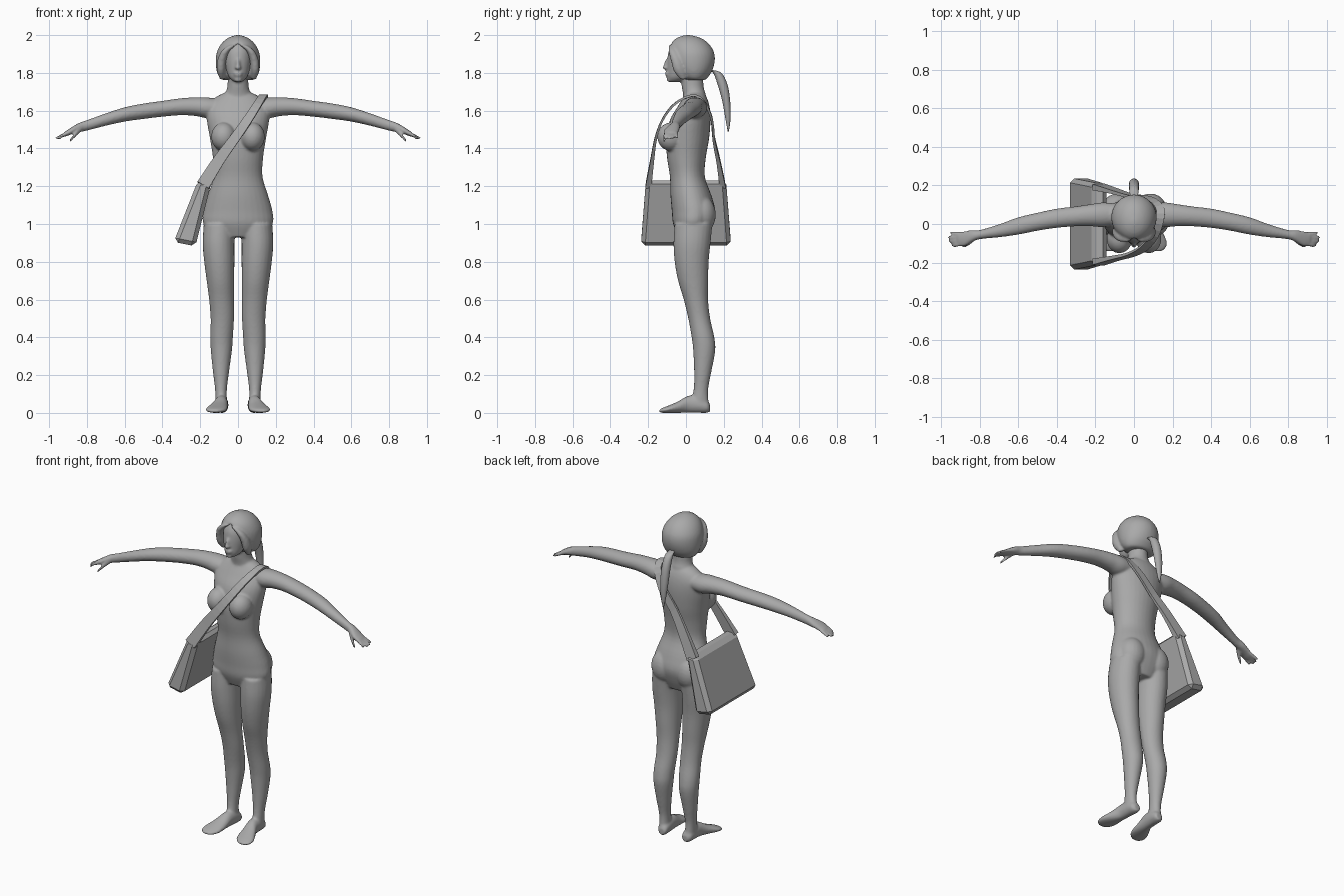
import bpy, bmesh, math
from mathutils import Vector, Matrix

X, Y, Z = Vector((1, 0, 0)), Vector((0, 1, 0)), Vector((0, 0, 1))

grey = bpy.data.materials.new("mid_grey")
grey.diffuse_color = (0.4, 0.4, 0.4, 1)


def spline(rows, n=4):
    """Smoothly interpolate rows of numbers (Catmull-Rom)."""
    out = []
    for i in range(len(rows) - 1):
        p = [rows[max(0, min(len(rows) - 1, i + k))] for k in (-1, 0, 1, 2)]
        for s in range(n):
            t = s / n
            out.append([0.5 * (2 * b + (c - a) * t + (2 * a - 5 * b + 4 * c - d) * t * t
                               + (3 * b - a - 3 * c + d) * t ** 3) for a, b, c, d in zip(*p)])
    return out + [list(rows[-1])]


def skin(bm, rings):
    """Bridge closed rings of points and cap both ends."""
    loops = [[bm.verts.new(p) for p in r] for r in rings]
    n = len(loops[0])
    for a, b in zip(loops, loops[1:]):
        for i in range(n):
            j = (i + 1) % n
            bm.faces.new((a[i], a[j], b[j], b[i]))
    bm.faces.new(loops[0])
    bm.faces.new(loops[-1])


def tube(bm, rows, u, v, sides=24, mirror=1, n=4):
    """Rows are x, y, z, radius along u, radius along v."""
    rings = []
    for x, y, z, ru, rv in spline(rows, n):
        c = Vector((x * mirror, y, z))
        rings.append([c + u * max(ru, .002) * math.cos(a) + v * max(rv, .002) * math.sin(a)
                      for a in (2 * math.pi * i / sides for i in range(sides))])
    skin(bm, rings)


def blob(bm, centre, radii, tilt=0):
    m = (Matrix.Translation(centre) @ Matrix.Rotation(tilt, 4, 'X')
         @ Matrix.Diagonal((*radii, 1)))
    bmesh.ops.create_uvsphere(bm, u_segments=24, v_segments=14, radius=1, matrix=m)


def finish(bm, name, smooth):
    bmesh.ops.recalc_face_normals(bm, faces=bm.faces[:])
    for f in bm.faces:
        f.smooth = smooth
    me = bpy.data.meshes.new(name)
    bm.to_mesh(me)
    bm.free()
    me.materials.append(grey)
    ob = bpy.data.objects.new(name, me)
    bpy.context.collection.objects.link(ob)
    return ob


# Torso: z, half width, front y, back y
bm = bmesh.new()
torso = [(.93, .12, -.04, .11), (1.0, .183, -.068, .14), (1.07, .182, -.075, .155),
         (1.15, .16, -.082, .135), (1.25, .13, -.085, .1), (1.35, .133, -.1, .105),
         (1.45, .148, -.105, .122), (1.55, .165, -.085, .13), (1.62, .165, -.045, .125),
         (1.67, .12, -.015, .11), (1.70, .06, .0, .09)]
tube(bm, [(0, (f + b) / 2, z, w, (b - f) / 2) for z, w, f, b in torso], X, Y, 32)

# Neck and head
tube(bm, [(0, .045, 1.6, .09, .06), (0, .045, 1.68, .072, .06),
          (0, .035, 1.73, .056, .058), (0, .03, 1.82, .055, .06)], X, Y)
tube(bm, [(0, -.06, 1.752, .02, .028), (0, -.043, 1.775, .046, .056),
          (0, -.02, 1.82, .064, .08), (0, -.01, 1.87, .073, .089),
          (0, 0, 1.92, .074, .09), (0, .0, 1.97, .055, .06)], X, Y)
# Nose, lips, chin
blob(bm, (0, -.101, 1.848), (.011, .016, .034), -.3)
blob(bm, (0, -.108, 1.828), (.016, .017, .011))
blob(bm, (0, -.1, 1.797), (.025, .012, .007))
blob(bm, (0, -.098, 1.786), (.021, .011, .007))
blob(bm, (0, -.082, 1.764), (.022, .022, .014))

leg = [(1.0, .098, .083, -.06, .14), (.9, .103, .084, -.066, .13), (.8, .099, .08, -.06, .12),
       (.7, .093, .073, -.042, .118), (.6, .087, .066, -.012, .117), (.5, .083, .062, .012, .128),
       (.4, .087, .06, .03, .15), (.33, .088, .056, .038, .155), (.22, .09, .043, .043, .135),
       (.12, .09, .031, .04, .117), (.04, .088, .031, .02, .122)]
foot = [(.08, .127, .026, .018, .02), (.084, .11, .034, .032, .034), (.086, .06, .045, .035, .045),
        (.09, .01, .045, .036, .045), (.102, -.04, .031, .047, .031), (.113, -.085, .021, .056, .021),
        (.12, -.12, .014, .048, .014), (.124, -.142, .01, .022, .007)]
arm = [(.08, .05, 1.615, .055, .045), (.16, .048, 1.615, .064, .055), (.22, .046, 1.621, .058, .05),
       (.3, .04, 1.621, .052, .045), (.4, .03, 1.61, .05, .042), (.5, .012, 1.597, .047, .041),
       (.6, -.01, 1.58, .045, .038), (.7, -.035, 1.553, .034, .033), (.8, -.055, 1.522, .024, .028),
       (.84, -.063, 1.511, .031, .025), (.88, -.077, 1.494, .04, .019), (.915, -.08, 1.476, .034, .014)]
for s in (-1, 1):
    # Legs, feet and buttocks
    tube(bm, [(x, (f + b) / 2, z, w, (b - f) / 2) for z, x, w, f, b in leg], X, Y, mirror=s)
    tube(bm, foot, X, Z, mirror=s)
    blob(bm, (s * .085, .08, 1.05), (.083, .078, .1))
    # Chest
    blob(bm, (s * .076, -.078, 1.462), (.066, .074, .076))
    # Arms, fingers and thumb
    tube(bm, arm, Y, Z, mirror=s)
    for i, reach in enumerate((.95, .964, .968, .955)):
        y = -.106 + .018 * i
        tube(bm, [(.89, y, 1.487, .011, .011), (.93, y - .004 + .002 * i, 1.468, .01, .01),
                  (reach, y - .006 + .004 * i, 1.445 + .004 * i, .007, .007)],
             Y, Z, 12, s)
    tube(bm, [(.825, -.07, 1.508, .015, .015), (.86, -.1, 1.475, .014, .014),
              (.893, -.119, 1.436, .008, .008)], Y, Z, 12, s)
body = finish(bm, "body", True)
rm = body.modifiers.new("fuse", 'REMESH')
rm.mode = 'VOXEL'
rm.voxel_size = .007
rm.use_smooth_shade = True
sm = body.modifiers.new("soften", 'SMOOTH')
sm.factor = .5
sm.iterations = 5

# Hair cap, pushed back around the face
bm = bmesh.new()
tube(bm, [(0, .05, 1.762, .08, .05), (0, .045, 1.775, .098, .07), (0, .04, 1.81, .113, .098),
          (0, .035, 1.86, .118, .117), (0, .03, 1.91, .112, .118), (0, .02, 1.955, .088, .1),
          (0, .015, 1.985, .053, .063), (0, .01, 2.0, .012, .015)], X, Y, 32)
for v in bm.verts:
    edge = 1.945 - 9 * v.co.x ** 2
    if v.co.z < edge:
        v.co.y = max(v.co.y, -.03 if abs(v.co.x) < .075 else -.065)
# Side locks framing the face
for s in (-1, 1):
    tube(bm, [(.03, -.075, 1.945, .02, .02), (.066, -.068, 1.915, .022, .025),
              (.086, -.05, 1.865, .024, .03), (.09, -.035, 1.81, .022, .03),
              (.085, -.015, 1.765, .01, .015)], X, Y, 14, s)
hair = finish(bm, "hair", True)
rm = hair.modifiers.new("fuse", 'REMESH')
rm.mode = 'VOXEL'
rm.voxel_size = .008
rm.use_smooth_shade = True
sm = hair.modifiers.new("soften", 'SMOOTH')
sm.iterations = 3

# Ponytail
bm = bmesh.new()
tube(bm, [(0, .125, 1.815, .016, .015), (0, .165, 1.80, .023, .022), (0, .193, 1.74, .026, .026),
          (0, .213, 1.65, .025, .021), (0, .222, 1.56, .017, .014), (0, .224, 1.49, .003, .003)],
     X, Y, 16)
finish(bm, "ponytail", True)

# Shoulder bag: tilted slab, wider at the bottom
bm = bmesh.new()
skin(bm, [[Vector((x, s * w, z)) for x, z, w in
           ((-.213, 1.228, .212), (-.34, .905, .238), (-.225, .882, .238), (-.138, 1.232, .212))]
          for s in (-1, 1)])
bag = finish(bm, "bag", False)
bv = bag.modifiers.new("chamfer", 'BEVEL')
bv.width = .022
bv.segments = 1

# Strap ribbon: x, y, z, half width, half thickness, outward y, outward z
strap = [(-.185, -.198, 1.205, .035, .016, -1, .1), (-.10, -.178, 1.34, .03, .01, -1, .1),
         (-.02, -.16, 1.45, .026, .007, -1, .2), (.05, -.125, 1.55, .024, .006, -1, .5),
         (.105, -.06, 1.635, .022, .006, -.7, .7), (.135, .03, 1.68, .022, .006, 0, 1),
         (.13, .09, 1.655, .022, .006, .8, .6), (.07, .135, 1.56, .024, .006, 1, .2),
         (-.02, .147, 1.45, .026, .007, 1, .1), (-.10, .17, 1.34, .03, .01, 1, .1),
         (-.185, .193, 1.205, .035, .016, 1, .1)]
bm = bmesh.new()
rows = spline(strap, 3)
rings = []
for i, (x, y, z, w, t, ny, nz) in enumerate(rows):
    a, b = rows[max(i - 1, 0)], rows[min(i + 1, len(rows) - 1)]
    along = (Vector(b[:3]) - Vector(a[:3])).normalized()
    side = along.cross(Vector((0, ny, nz))).normalized()
    out = side.cross(along)
    c = Vector((x, y, z))
    rings.append([c + side * w * p + out * t * q for p, q in ((-1, -1), (1, -1), (1, 1), (-1, 1))])
skin(bm, rings)
finish(bm, "bag_strap", False)
